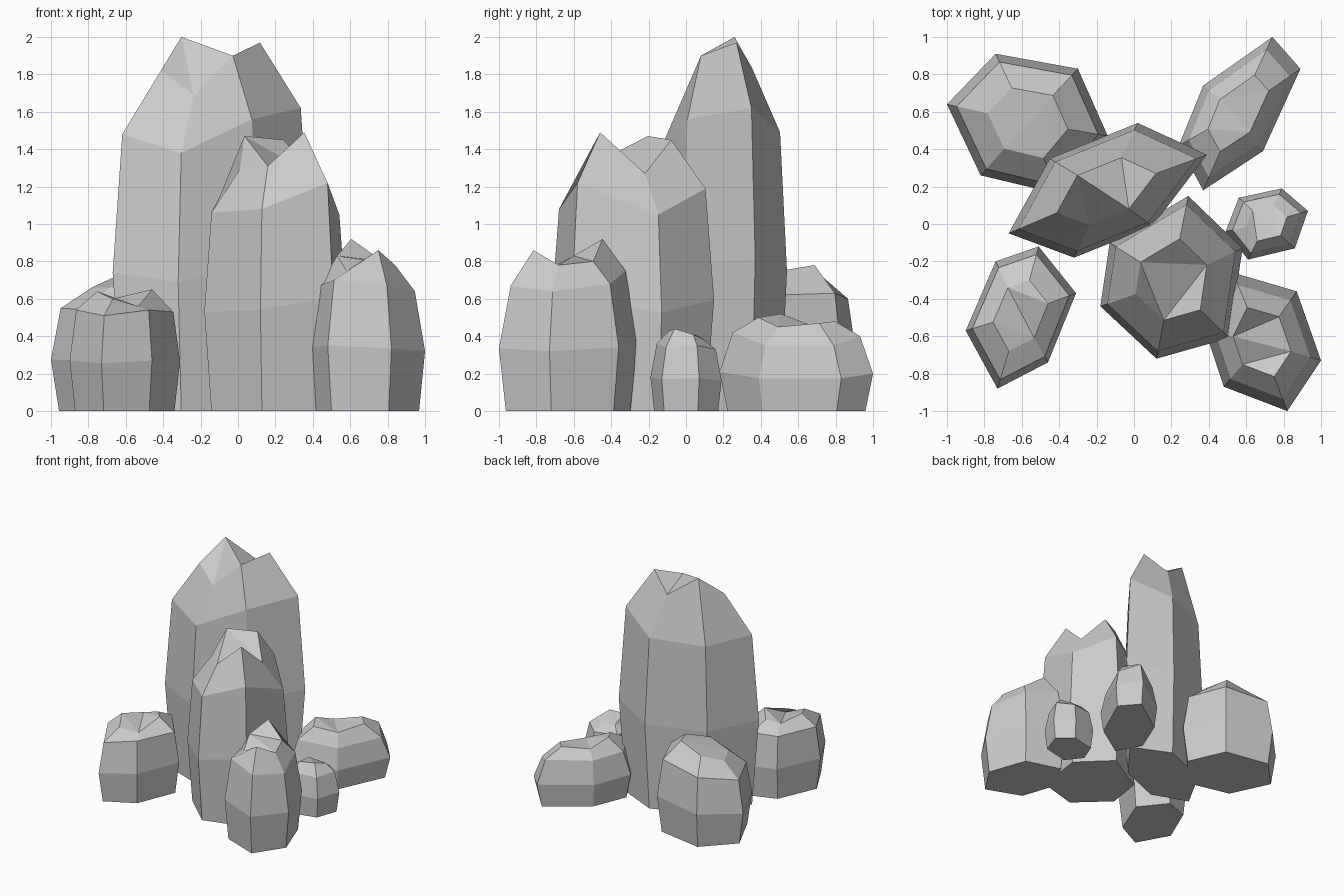
import bpy, bmesh
from mathutils import Vector

if "Cube" in bpy.data.objects:
    bpy.data.objects.remove(bpy.data.objects["Cube"])


def rock(name, outline, shoulder, crown, shoulder_scale=0.88, crown_scale=0.5):
    """Six-sided faceted column: foot, widest ring, shoulder and a jagged crown."""
    pts = [Vector(p) for p in outline]
    mid = sum(pts, Vector((0, 0))) / len(pts)
    n = len(pts)
    levels = [(0.9, [0] * n), (1, [h * 0.5 for h in shoulder]),
              (shoulder_scale, shoulder), (crown_scale, crown)]
    bm = bmesh.new()
    rings = []
    for s, heights in levels:
        ring = []
        for p, h in zip(pts, heights):
            q = mid + (p - mid) * s
            ring.append(bm.verts.new((q.x, q.y, h)))
        rings.append(ring)
    for a, b in zip(rings, rings[1:]):
        for i in range(n):
            j = (i + 1) % n
            bm.faces.new((a[i], a[j], b[j], b[i]))
    bm.faces.new(rings[0][::-1])
    cap = bm.faces.new(rings[-1])
    bmesh.ops.triangulate(bm, faces=[cap])
    bmesh.ops.recalc_face_normals(bm, faces=bm.faces)
    mesh = bpy.data.meshes.new(name)
    bm.to_mesh(mesh)
    bm.free()
    ob = bpy.data.objects.new(name, mesh)
    bpy.context.collection.objects.link(ob)
    return ob


# Two tall central columns
rock("tall_rock",
     [(-.67, -.05), (-.32, -.18), (.10, -.01), (.39, .37), (.02, .54), (-.45, .35)],
     [1.48, 1.38, 1.56, 1.62, 1.49, 1.46],
     [1.82, 1.69, 1.90, 1.97, 1.83, 2.00], 0.9)
rock("middle_rock",
     [(.58, -.13), (.29, .15), (-.13, -.10), (-.18, -.44), (.12, -.72), (.51, -.61)],
     [1.05, 1.19, 1.15, 1.06, 1.08, 1.22],
     [1.27, 1.45, 1.47, 1.29, 1.31, 1.49], 0.9)

# Low rocks around them
rock("front_right_rock",
     [(.53, -.26), (.38, -.57), (.48, -.87), (.82, -1.0), (1.0, -.73), (.87, -.36)],
     [.75, .67, .70, .67, .64, .68],
     [.92, .83, .75, .86, .78, .80], 0.83)
rock("front_left_rock",
     [(-.51, -.12), (-.74, -.20), (-.90, -.57), (-.73, -.88), (-.46, -.74), (-.31, -.37)],
     [.55, .54, .54, .51, .54, .53],
     [.62, .60, .64, .60, .56, .65])
rock("back_left_rock",
     [(-1.0, .64), (-.82, .26), (-.40, .16), (-.14, .47), (-.30, .83), (-.74, .91)],
     [.55, .54, .56, .62, .63, .60],
     [.66, .66, .70, .75, .78, .72])
rock("back_right_rock",
     [(.74, 1.0), (.37, .74), (.24, .42), (.37, .18), (.69, .39), (.89, .83)],
     [.40, .39, .40, .42, .35, .35],
     [.48, .46, .52, .50, .45, .47], 0.83)
rock("small_right_rock",
     [(.56, .14), (.49, -.04), (.61, -.19), (.86, -.13), (.93, .07), (.79, .19)],
     [.34, .34, .36, .34, .35, .33],
     [.40, .36, .43, .44, .41, .38], 0.83)
